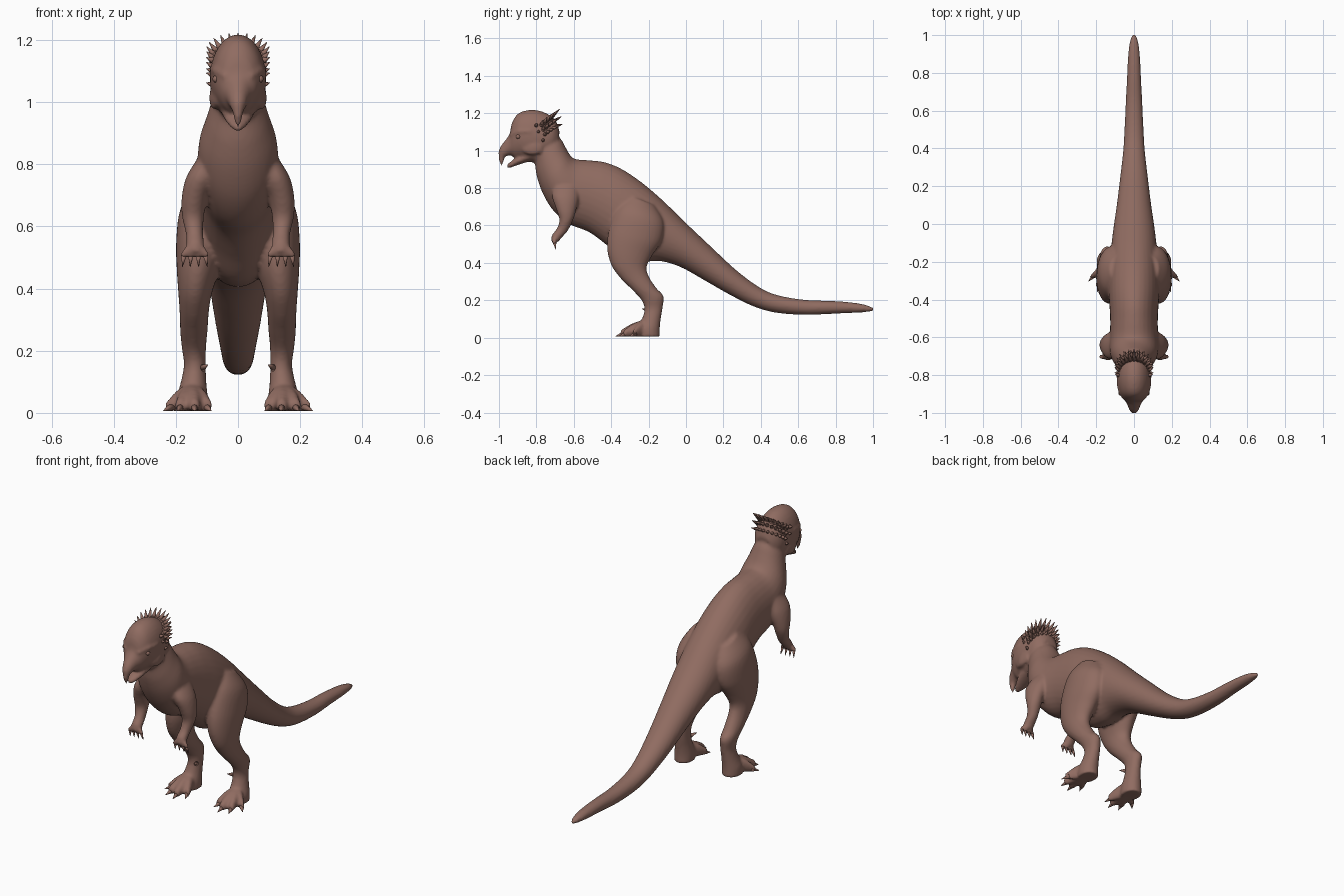
import bpy, bmesh, math
from mathutils import Vector

hide_mat = bpy.data.materials.new("brown_hide")
hide_mat.diffuse_color = (0.28, 0.15, 0.12, 1)


def finish(name, bm):
    """Turn a bmesh into a smooth, coloured object."""
    bmesh.ops.recalc_face_normals(bm, faces=bm.faces)
    for f in bm.faces:
        f.smooth = True
    me = bpy.data.meshes.new(name)
    bm.to_mesh(me)
    bm.free()
    me.materials.append(hide_mat)
    ob = bpy.data.objects.new(name, me)
    bpy.context.collection.objects.link(ob)
    return ob


def smooth_rows(rows, steps=5):
    """Catmull-Rom interpolation through the cross-section rows."""
    out, n = [], len(rows)
    for i in range(n - 1):
        a, b, c, d = rows[max(i - 1, 0)], rows[i], rows[i + 1], rows[min(i + 2, n - 1)]
        for s in range(steps):
            t = s / steps
            out.append([0.5 * (2 * q + (r - p) * t + (2 * p - 5 * q + 4 * r - w) * t * t
                               + (3 * q - p - 3 * r + w) * t ** 3)
                        for p, q, r, w in zip(a, b, c, d)])
    return out + [list(rows[-1])]


def loft(bm, rows, side=1, seg=32):
    """Oval rings; row = edge 1 (y, z), edge 2 (y, z), half width, x centre."""
    rows = [tuple(r) + (0,) * (6 - len(r)) for r in rows]
    prev = None
    for y1, z1, y2, z2, w, xc in smooth_rows(rows):
        ring = []
        for k in range(seg):
            c, s = math.cos(math.tau * k / seg), math.sin(math.tau * k / seg)
            ring.append(bm.verts.new((side * (xc + w * s),
                                      (y1 + y2) / 2 + (y1 - y2) / 2 * c,
                                      (z1 + z2) / 2 + (z1 - z2) / 2 * c)))
        if prev:
            for k in range(seg):
                j = (k + 1) % seg
                bm.faces.new((prev[k], prev[j], ring[j], ring[k]))
        else:
            bm.faces.new(ring[::-1])
        prev = ring
    bm.faces.new(prev)


def cone(bm, start, tip, r1, r2=0.001, seg=10):
    a, b = Vector(start), Vector(tip)
    d = b - a
    m = d.to_track_quat('Z', 'Y').to_matrix().to_4x4()
    m.translation = (a + b) / 2
    bmesh.ops.create_cone(bm, cap_ends=True, segments=seg, radius1=r1, radius2=r2,
                          depth=d.length, matrix=m)


def ball(bm, pos, r):
    res = bmesh.ops.create_icosphere(bm, subdivisions=2, radius=r)
    bmesh.ops.translate(bm, verts=res['verts'], vec=pos)


# Tail, trunk and neck: back edge, belly edge, half width
TRUNK = [
    (1.004, .158, 1.004, .144, .007), (.97, .173, .97, .138, .021), (.90, .187, .90, .133, .031),
    (.78, .197, .78, .128, .037), (.64, .202, .64, .122, .044), (.50, .225, .48, .134, .051),
    (.40, .265, .36, .168, .058), (.27, .36, .23, .232, .073), (.13, .49, .09, .312, .09),
    (0, .613, -.03, .378, .108), (-.12, .73, -.14, .41, .122), (-.23, .825, -.24, .405, .134),
    (-.34, .90, -.34, .425, .137), (-.43, .937, -.43, .50, .13), (-.51, .948, -.52, .565, .126),
    (-.57, .952, -.63, .61, .128), (-.60, .958, -.71, .68, .13), (-.622, .98, -.765, .77, .123),
    (-.642, 1.015, -.797, .86, .103), (-.667, 1.06, -.808, .93, .085), (-.71, 1.10, -.82, .96, .072),
]
# Domed skull tapering into the snout
SKULL = [
    (-.675, 1.10, -.70, 1.0, .05), (-.70, 1.165, -.74, .955, .078), (-.76, 1.206, -.80, .937, .089),
    (-.83, 1.218, -.85, .942, .089), (-.895, 1.20, -.885, .955, .078), (-.93, 1.15, -.915, .96, .06),
    (-.943, 1.09, -.937, .975, .045), (-.967, 1.055, -.955, .972, .034),
    (-.99, 1.025, -.98, .962, .024), (-1.004, .995, -.997, .955, .012),
]
# Hooked upper beak
BEAK = [(-1.0, 1.0, -.965, .985, .02), (-1.002, .955, -.972, .952, .015), (-.988, .918, -.98, .918, .004)]
JAW = [(-.84, 1.0, -.84, .942, .055), (-.90, .968, -.895, .925, .043),
       (-.935, .943, -.93, .912, .028), (-.96, .925, -.955, .904, .012)]
# Leg: front edge, rear edge, half width, x centre
LEG = [
    (-.30, .76, -.17, .71, .04, .09), (-.37, .69, -.12, .62, .075, .11),
    (-.412, .58, -.13, .52, .076, .123), (-.422, .48, -.18, .44, .068, .129),
    (-.40, .39, -.21, .38, .054, .138), (-.352, .32, -.20, .33, .047, .141),
    (-.292, .26, -.158, .265, .044, .142), (-.237, .20, -.12, .222, .039, .142),
    (-.222, .15, -.125, .16, .035, .139), (-.236, .10, -.135, .10, .041, .143),
    (-.26, .05, -.14, .05, .05, .147), (-.26, .006, -.14, .006, .05, .147),
]
ARM = [
    (-.70, .82, -.58, .82, .03, .10), (-.717, .76, -.572, .75, .05, .118),
    (-.695, .69, -.588, .68, .042, .140), (-.677, .63, -.603, .63, .035, .145),
    (-.69, .585, -.633, .57, .028, .140), (-.716, .55, -.665, .535, .029, .138),
    (-.722, .52, -.68, .515, .028, .139),
]
TOE_TIPS = [(.222, -.283), (.188, -.335), (.140, -.350), (.097, -.315)]
FINGER_X = [.104, .128, .152, .174]

skin = bmesh.new()
claws = bmesh.new()
eyes = bmesh.new()
for part in (TRUNK, SKULL, BEAK, JAW):
    loft(skin, part)

for s in (1, -1):
    loft(skin, LEG, s)
    loft(skin, ARM, s)
    # Toes, each a low wedge that ends in a claw
    for x, y in TOE_TIPS:
        mx, my = (x + .147) / 2, (y - .22) / 2
        loft(skin, [(-.21, .10, -.21, .006, .03, .147),
                    (my, .078, my, .004, .027, mx),
                    (y, .04, y, .003, .016, x)], s, 16)
        d = Vector((x - .147, y + .20, 0)).normalized()
        cone(claws, (s * (x - d.x * .015), y - d.y * .015, .02),
             (s * (x + d.x * .027), y + d.y * .027, .007), .014)
    # Small inner spur
    cone(claws, (s * .115, -.205, .145), (s * .097, -.235, .155), .012)
    # Fingers and their claws
    for x in FINGER_X:
        loft(skin, [(-.712, .54, -.69, .54, .011, .139 + (x - .139) * .4),
                    (-.716, .515, -.694, .515, .0105, x),
                    (-.710, .498, -.692, .498, .009, x)], s, 12)
        cone(claws, (s * x, -.702, .505), (s * (x + (x - .139) * .15), -.695, .470), .0085)
    # Brow and cheek ridges
    loft(skin, [(-.945, 1.085, -.925, 1.065, .01, .038), (-.90, 1.112, -.89, 1.088, .012, .07),
                (-.83, 1.115, -.83, 1.09, .010, .084)], s, 12)
    loft(skin, [(-.87, 1.03, -.87, .99, .01, .065), (-.82, 1.05, -.82, .975, .014, .078),
                (-.77, 1.05, -.77, .99, .01, .078)], s, 12)
    # Eyes
    ball(eyes, (s * .070, -.897, 1.075), .0125)

# Fuse the lofted parts into one continuous skin
body = finish("body_skin", skin)
fuse = body.modifiers.new("fuse", 'REMESH')
fuse.mode = 'VOXEL'
fuse.voxel_size = .008
fuse.use_smooth_shade = True
soften = body.modifiers.new("soften", 'SMOOTH')
soften.factor = .5
soften.iterations = 5

# Spiky crown wrapped around the back of the skull
crown = bmesh.new()
for row in range(3):
    count = 13 - row % 2
    for i in range(count):
        a = math.radians(-88 + 176 * i / (count - 1))
        sa, ca = math.sin(a), math.cos(a)
        base = Vector((.078 * sa, -.757 + .055 * ca - .008 * row,
                       1.085 + .045 * ca + .026 * row))
        out = Vector((sa * .8, .75 * ca + .15, .25 + .3 * row)).normalized()
        size = (.018 + .022 * ca) * (.85 + .2 * row)
        ball(crown, base, .0125)
        cone(crown, base, base + out * (size + .010), .0125)
# Small knobs along the sides of the head
for s in (1, -1):
    for y, z in ((-.79, 1.10), (-.765, 1.055), (-.80, 1.135)):
        cone(crown, (s * .08, y, z), (s * .102, y + .006, z + .008), .011)

finish("head_spikes", crown)
finish("claws", claws)
finish("eyes", eyes)
